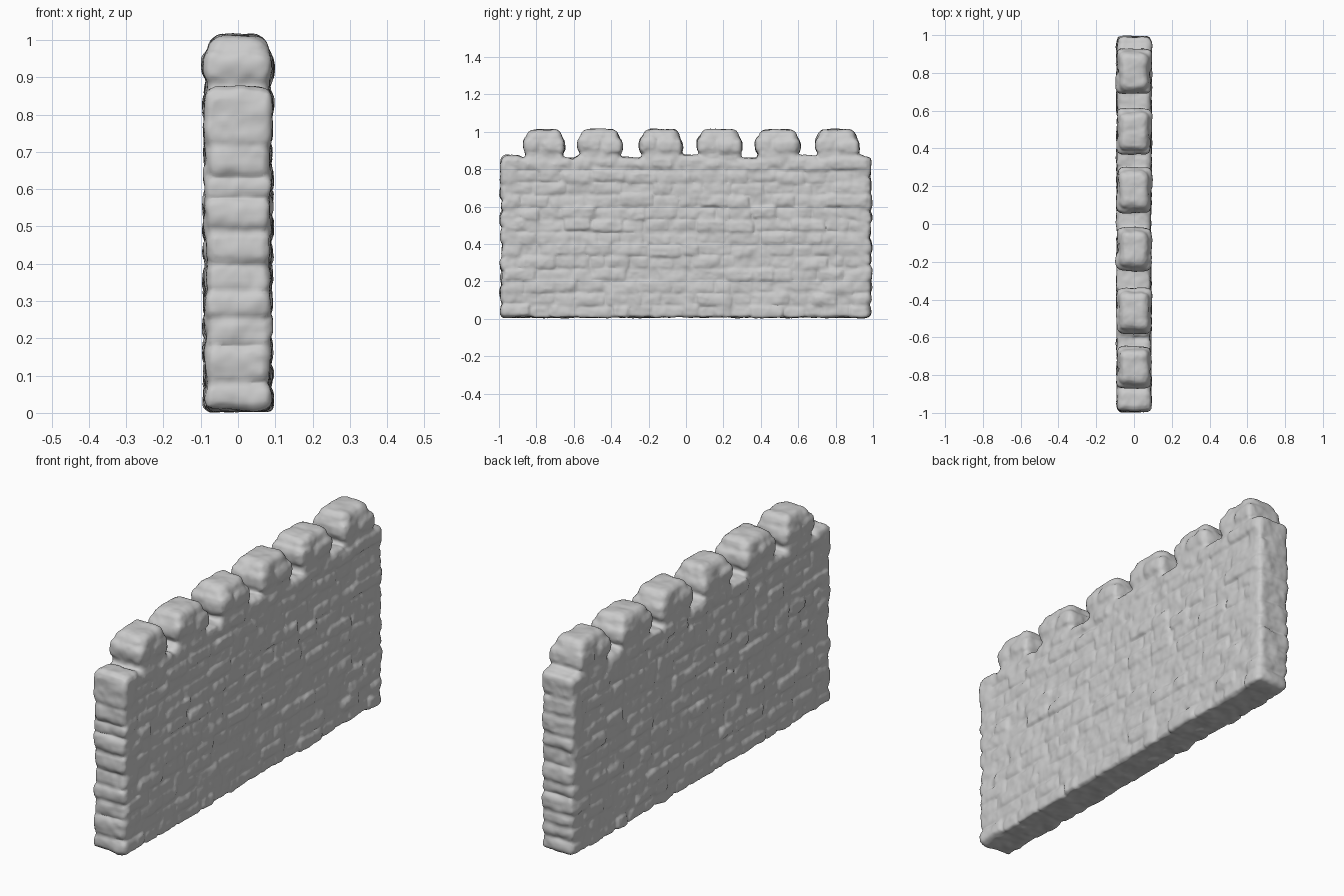
import bpy, bmesh, random
from mathutils import Vector

if "Cube" in bpy.data.objects:
    bpy.data.objects.remove(bpy.data.objects["Cube"])

random.seed(7)
rnd = random.uniform
bm = bmesh.new()


def stone(lo, hi, bevel=0.014, jitter=0.004, taper=0.0, segments=2):
    """Rounded, slightly crooked block between two corners."""
    lo, hi = Vector(lo), Vector(hi)
    c, s = (lo + hi) / 2, hi - lo
    verts = bmesh.ops.create_cube(bm, size=1)["verts"]
    for v in verts:
        k = 1 - taper if v.co.z > 0 else 1
        v.co = c + Vector((v.co.x * s.x * k, v.co.y * s.y * k, v.co.z * s.z))
        v.co += Vector([rnd(-jitter, jitter) for _ in range(3)])
    edges = list({e for v in verts for e in v.link_edges})
    bmesh.ops.bevel(bm, geom=edges, offset=bevel, segments=segments,
                    profile=0.5, affect='EDGES')


# solid core behind the stones
stone((-0.079, -0.978, 0.008), (0.079, 0.978, 0.85), 0.012, 0)

# courses of stones on both faces and both ends
courses = 13
h = 0.85 / courses
for i in range(courses):
    z0, z1 = 0.008 + i * h, 0.008 + (i + 1) * h
    for side in (-1, 1):
        y = -0.975
        while y < 0.95:
            y2 = y + rnd(0.08, 0.2)
            if y2 > 0.9:
                y2 = 0.975
            out = side * rnd(0.081, 0.092)
            dz = rnd(-0.008, 0.008)
            stone((min(0, out), y + 0.003, max(z0 + dz, 0.007)),
                  (max(0, out), y2 - 0.003, z1 + dz - 0.004), 0.012, 0.003)
            y = y2
for end in (-1, 1):
    z = 0.008
    while z < 0.82:
        z2 = z + rnd(0.06, 0.1)
        if z2 > 0.79:
            z2 = 0.862
        out = end * rnd(0.985, 0.997)
        w = rnd(0.083, 0.09)
        stone((-w, min(out, end * 0.9), z), (w, max(out, end * 0.9), z2), 0.02, 0.003)
        z = z2

# coping stones along the walkway between merlons
y = -0.99
while y < 0.95:
    y2 = min(y + rnd(0.1, 0.18), 0.992)
    stone((-0.09, y, 0.79), (0.09, y2, rnd(0.855, 0.88)), 0.028, 0.004)
    y = y2

# six merlons: narrower base, wide middle, rounded cap
merlons = [(-0.87, -0.65), (-0.58, -0.34), (-0.25, -0.02),
           (0.06, 0.30), (0.37, 0.61), (0.69, 0.93)]
for a, b in merlons:
    m = (a + b) / 2 + rnd(-0.025, 0.025)
    stone((-0.083, a + 0.015, 0.82), (0.083, b - 0.01, 0.915), 0.02)
    stone((-0.093, a, 0.885), (0.09, m, 0.972), 0.026)
    stone((-0.089, m - 0.01, 0.88), (0.094, b, 0.965), 0.026)
    stone((-0.086, a + 0.008, 0.915), (0.086, b - 0.008, 1.012), 0.036,
          0.005, taper=0.14, segments=3)

mesh = bpy.data.meshes.new("battlement_wall")
bm.to_mesh(mesh)
bm.free()
wall = bpy.data.objects.new("battlement_wall", mesh)
bpy.context.collection.objects.link(wall)

# fuse the stones into one weathered sculpted surface
rm = wall.modifiers.new("fuse", 'REMESH')
rm.mode = 'VOXEL'
rm.voxel_size = 0.009
rm.use_smooth_shade = True
sm = wall.modifiers.new("weather", 'SMOOTH')
sm.factor, sm.iterations = 0.5, 3
tex = bpy.data.textures.new("rough_stone", 'CLOUDS')
tex.noise_scale = 0.07
dp = wall.modifiers.new("roughness", 'DISPLACE')
dp.texture, dp.strength, dp.mid_level = tex, 0.016, 0.45
dp.texture_coords = 'LOCAL'
